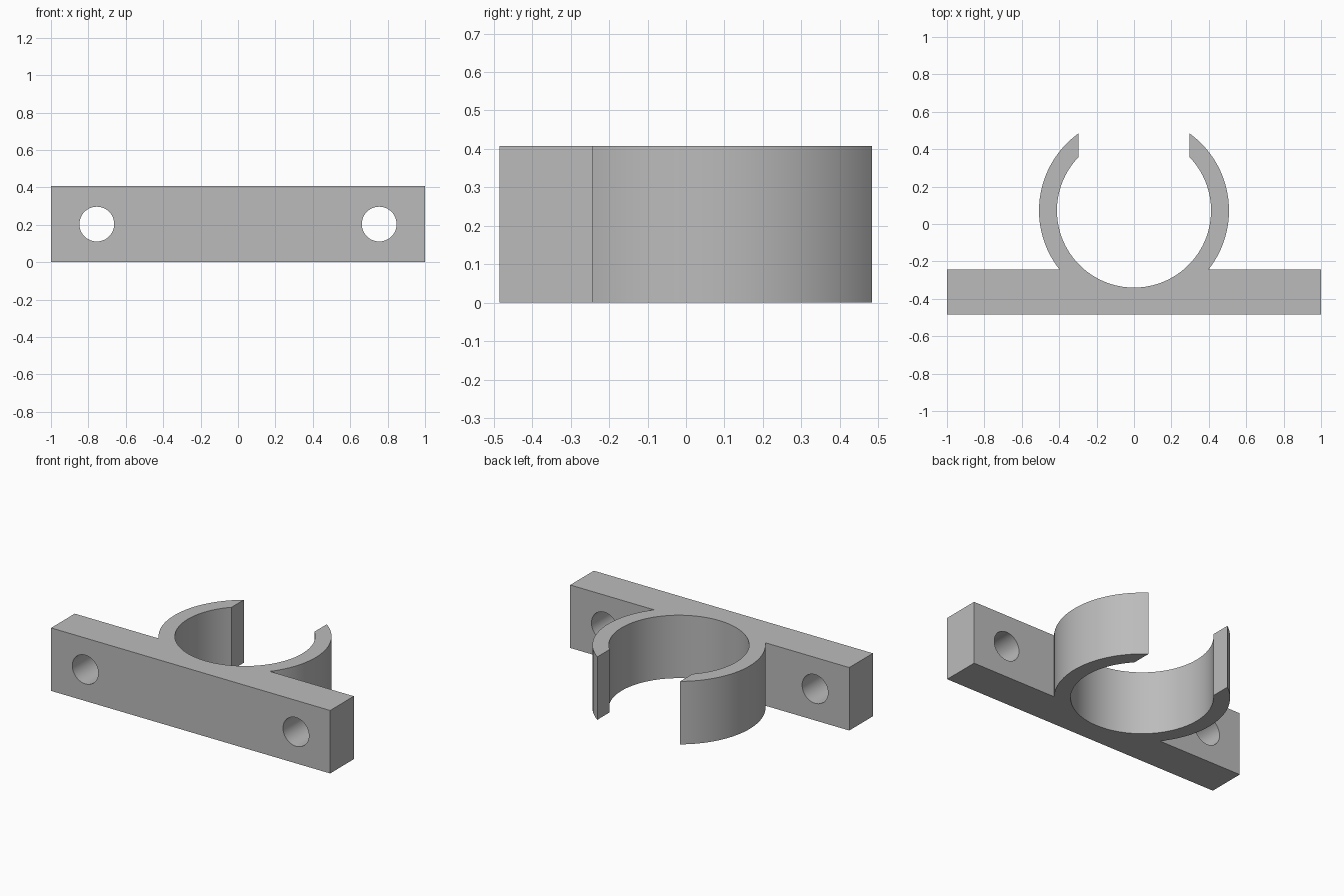
import bpy
import bmesh
from math import sin, cos, asin, pi, radians

if "Cube" in bpy.data.objects:
    bpy.data.objects.remove(bpy.data.objects["Cube"])

HEIGHT = 0.408
PLATE_FRONT, PLATE_BACK = -0.485, -0.243
RING_Y, R_OUT, R_IN = 0.072, 0.508, 0.412
GAP = 0.297                    # half width of the clip opening
HOLE_X, HOLE_R = 0.755, 0.093

grey = bpy.data.materials.new("plain_grey")
grey.use_nodes = True
colour = (0.5, 0.5, 0.5, 1)
grey.diffuse_color = colour
grey.node_tree.nodes["Principled BSDF"].inputs["Base Color"].default_value = colour


def arc(radius, start, end, steps):
    """Points on a circle round the clip centre."""
    angles = [start + (end - start) * i / steps for i in range(steps + 1)]
    return [(radius * cos(a), RING_Y + radius * sin(a)) for a in angles]


# Right-hand half outline: plate edge, outer arm, opening face, inner arm
foot = asin((PLATE_BACK - RING_Y) / R_OUT)
tip_out = pi / 2 - asin(GAP / R_OUT)
tip_in = pi / 2 - asin(GAP / R_IN)
half = [(1, PLATE_FRONT), (1, PLATE_BACK)]
half += arc(R_OUT, foot, tip_out, 32)
half += arc(R_IN, tip_in, -pi / 2, 48)
outline = half + [(-x, y) for x, y in reversed(half[:-1])]

# Mounting plate and open clip, extruded as one solid
bm = bmesh.new()
base = bm.faces.new([bm.verts.new((x, y, 0)) for x, y in outline])
top = bmesh.ops.extrude_face_region(bm, geom=[base], use_keep_orig=True)
bmesh.ops.translate(bm, vec=(0, 0, HEIGHT),
                    verts=[g for g in top["geom"] if isinstance(g, bmesh.types.BMVert)])
bmesh.ops.recalc_face_normals(bm, faces=bm.faces)
mesh = bpy.data.meshes.new("pipe_clip_bracket")
bm.to_mesh(mesh)
bm.free()
mesh.materials.append(grey)
bracket = bpy.data.objects.new("pipe_clip_bracket", mesh)
bpy.context.collection.objects.link(bracket)

# Screw holes through both ends of the plate
for side, x in (("left", HOLE_X), ("right", -HOLE_X)):
    bpy.ops.mesh.primitive_cylinder_add(
        vertices=48, radius=HOLE_R, depth=0.4, rotation=(pi / 2, 0, 0),
        location=(x, (PLATE_FRONT + PLATE_BACK) / 2, HEIGHT / 2))
    cutter = bpy.context.object
    cutter.name = side + "_hole_cutter"
    cutter.hide_render = True
    cutter.data.materials.append(grey)
    cut = bracket.modifiers.new(side + "_screw_hole", "BOOLEAN")
    cut.operation = "DIFFERENCE"
    cut.solver = "EXACT"
    cut.object = cutter
    bpy.context.view_layer.objects.active = bracket
    bpy.ops.object.modifier_apply(modifier=cut.name)
    bpy.data.objects.remove(cutter)

# Smooth curved walls, crisp edges
bpy.ops.object.select_all(action="DESELECT")
bracket.select_set(True)
bpy.context.view_layer.objects.active = bracket
bpy.ops.object.shade_smooth_by_angle(angle=radians(30))
